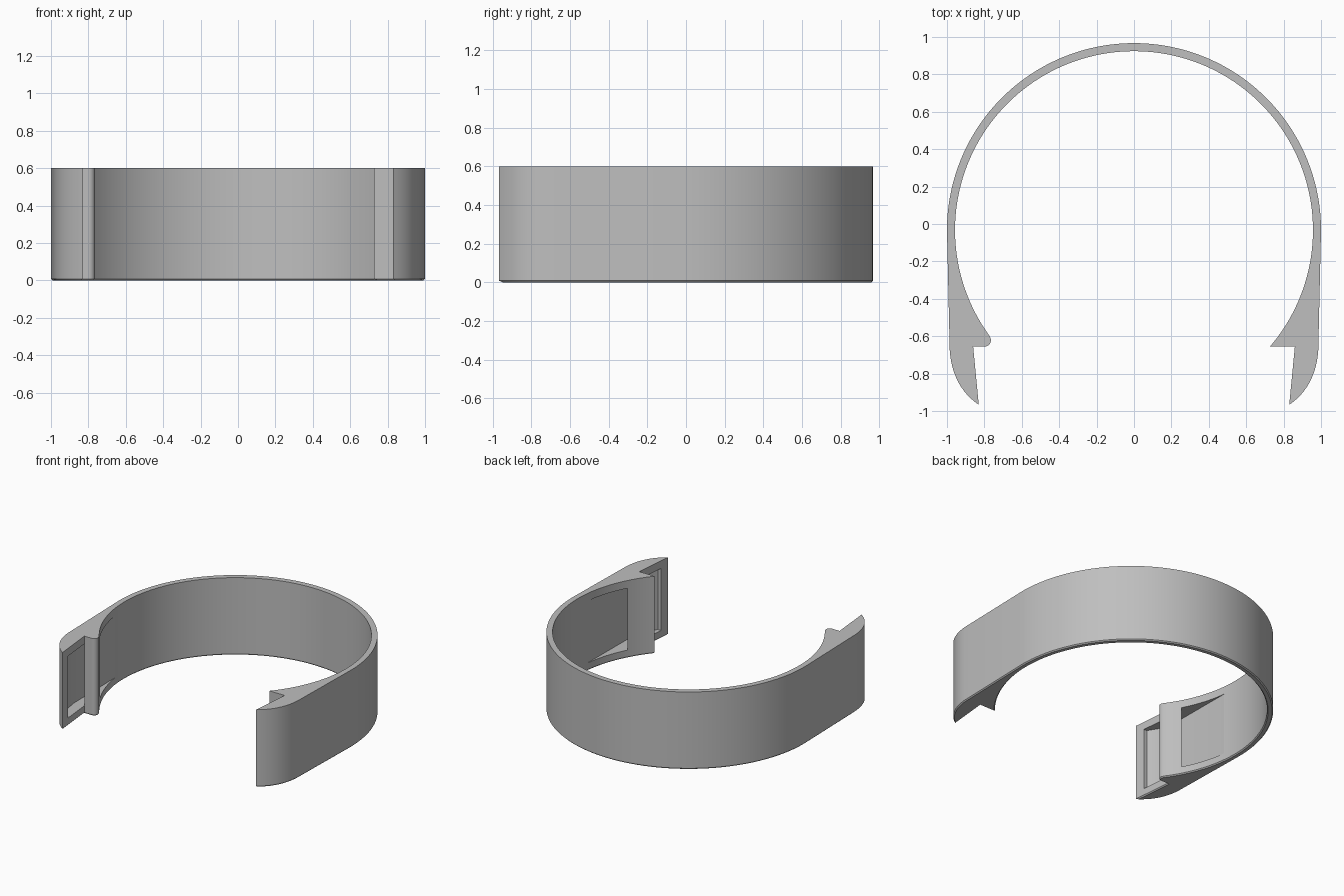
import bpy, bmesh, math
from mathutils import Vector

cube = bpy.data.objects.get("Cube")
if cube:
    bpy.data.objects.remove(cube, do_unlink=True)

HEIGHT, RIM = 0.60, 0.06
CY, R_OUT, R_IN = -0.033, 1.0, 0.957

grey = bpy.data.materials.new("plain grey")
grey.use_nodes = True
colour = (0.52, 0.52, 0.52, 1)
grey.diffuse_color = colour
grey.node_tree.nodes["Principled BSDF"].inputs["Base Color"].default_value = colour


def arc(cx, cy, r, start, end, steps):
    """Points on a circle, angles in degrees."""
    angles = [math.radians(start + (end - start) * i / steps) for i in range(steps + 1)]
    return [(cx + r * math.cos(a), cy + r * math.sin(a)) for a in angles]


def mirrored(points):
    return [(-x, y) for x, y in reversed(points)]


def curve(a, b, c, steps):
    """Quadratic curve from a to c, pulled toward b."""
    a, b, c = Vector(a), Vector(b), Vector(c)
    ts = [i / steps for i in range(steps + 1)]
    return [tuple(a * (1 - t) ** 2 + b * 2 * t * (1 - t) + c * t * t) for t in ts]


def prism(name, outline, z0, z1, chamfer=0):
    bm = bmesh.new()
    base = bm.faces.new([bm.verts.new((x, y, z0)) for x, y in outline])
    top = bmesh.ops.extrude_face_region(bm, geom=[base])["geom"]
    moved = [v for v in top if isinstance(v, bmesh.types.BMVert)]
    bmesh.ops.translate(bm, verts=moved, vec=(0, 0, z1 - z0))
    bmesh.ops.recalc_face_normals(bm, faces=bm.faces)
    if chamfer:
        low = [e for e in bm.edges if all(v.co.z < z0 + 0.001 for v in e.verts)]
        bmesh.ops.bevel(bm, geom=low, offset=chamfer, segments=1, affect='EDGES')
    mesh = bpy.data.meshes.new(name)
    bm.to_mesh(mesh)
    bm.free()
    obj = bpy.data.objects.new(name, mesh)
    bpy.context.collection.objects.link(obj)
    mesh.materials.append(grey)
    return obj


# Arm end: outer cheek curving in to the tip, then the notch
NOTCH_Y = -0.655
cheek = curve((0.985, -0.68), (0.97, -0.87), (0.83, -0.967), 12)
notch = [(0.86, NOTCH_Y)]
left_end = cheek + notch
right_end = mirrored(left_end)

# Inner circle runs from the rounded hook to the sharp hook
sharp = math.degrees(math.asin((NOTCH_Y - CY) / R_IN))
blunt = 180 - math.degrees(math.asin((-0.595 - CY) / R_IN))
round_hook = arc(-0.798, -0.622, 0.033, 270, 390, 8)
outline = (arc(0, CY, R_OUT, 180, 0, 96) + left_end
           + arc(0, CY, R_IN, sharp, blunt, 120)
           + list(reversed(round_hook)) + right_end)
band = prism("clamp_band", outline, 0, HEIGHT, 0.008)

# Strap slot behind each hook bar, closed above and below by the rims
slot = [(0.90, -0.15), (0.951, -0.15), (0.946, -0.66), (0.925, -0.79),
        (0.865, -0.89), (0.80, -0.89), (0.80, -0.68), (0.86, -0.66),
        (0.843, -0.485), (0.77, -0.44)]
cutters = []
for side, points in (("left", slot), ("right", mirrored(slot))):
    cutter = prism(side + "_slot_cutter", points, RIM, HEIGHT - RIM)
    cutter.hide_render = True
    cutters.append(cutter)
    mod = band.modifiers.new(side + "_slot", 'BOOLEAN')
    mod.operation = 'DIFFERENCE'
    mod.solver = 'EXACT'
    mod.object = cutter

# Bake the slots and drop the cutters
bpy.context.view_layer.update()
graph = bpy.context.evaluated_depsgraph_get()
baked = bpy.data.meshes.new_from_object(band.evaluated_get(graph))
band.modifiers.clear()
band.data = baked
for cutter in cutters:
    bpy.data.objects.remove(cutter, do_unlink=True)

bpy.ops.object.select_all(action='DESELECT')
band.select_set(True)
bpy.context.view_layer.objects.active = band
bpy.ops.object.shade_smooth_by_angle(angle=math.radians(25))
